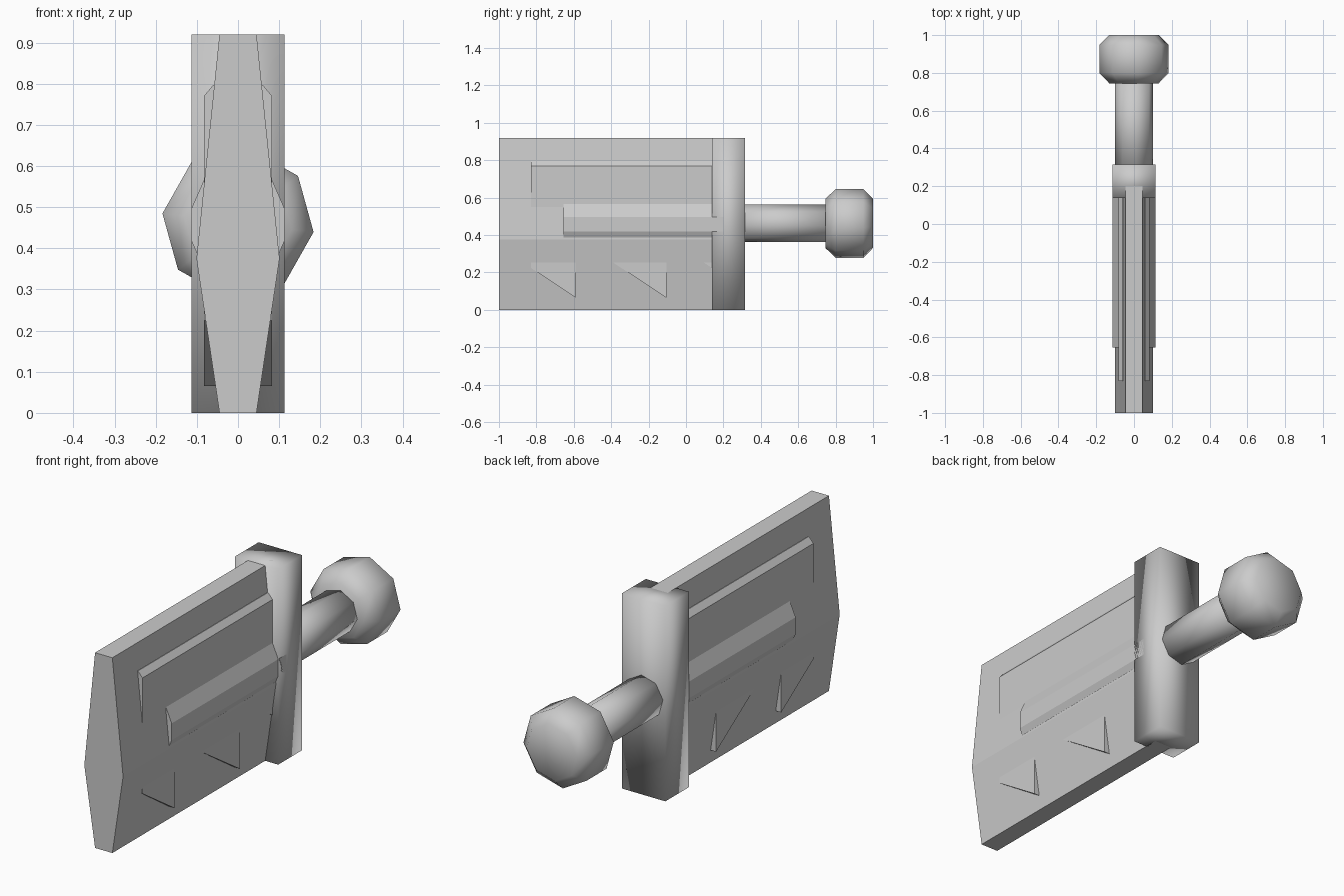
import bpy, bmesh
from math import sin, cos, pi, radians
from mathutils import Vector

if "Cube" in bpy.data.objects:
    bpy.data.objects.remove(bpy.data.objects["Cube"])

MID_Z = 0.462


def finish(name, bm, smooth=False):
    bmesh.ops.recalc_face_normals(bm, faces=bm.faces)
    mesh = bpy.data.meshes.new(name)
    bm.to_mesh(mesh)
    bm.free()
    for p in mesh.polygons:
        p.use_smooth = smooth
    obj = bpy.data.objects.new(name, mesh)
    bpy.context.collection.objects.link(obj)
    return obj


def prism(name, points, offset, smooth=False):
    bm = bmesh.new()
    face = bm.faces.new([bm.verts.new(p) for p in points])
    ext = bmesh.ops.extrude_face_region(bm, geom=[face])
    verts = [v for v in ext["geom"] if isinstance(v, bmesh.types.BMVert)]
    bmesh.ops.translate(bm, verts=verts, vec=Vector(offset))
    return finish(name, bm, smooth)


def along_y(name, half, y0, y1, smooth=False):
    """Mirror a half section of (x, z) points and extrude it along y."""
    section = half + [(-x, z) for x, z in reversed(half)]
    return prism(name, [(x, y0, z) for x, z in section], (0, y1 - y0, 0), smooth)


def lathe_y(name, profile, sides=8, turn=-7):
    """Faceted turning about the y axis from (y, radius) pairs."""
    bm = bmesh.new()
    rings = []
    for y, r in profile:
        angles = [radians(turn) + 2 * pi * i / sides for i in range(sides)]
        rings.append([bm.verts.new((r * cos(a), y, MID_Z + r * sin(a))) for a in angles])
    for a, b in zip(rings, rings[1:]):
        for i in range(sides):
            j = (i + 1) % sides
            bm.faces.new((a[i], a[j], b[j], b[i]))
    bm.faces.new(rings[0])
    bm.faces.new(rings[-1])
    return finish(name, bm, True)


# Broad blade with a bevelled section
along_y("blade", [(0.045, 0), (0.101, 0.375), (0.045, 0.92)], -1.0, 0.2)

# Raised central rib
along_y("blade_rib", [(0.08, 0.36), (0.1, 0.388), (0.113, 0.418),
                      (0.113, 0.497), (0.081, 0.57)], -0.655, 0.2)

# Inlaid plate whose lower teeth break through the blade
plate = [(-0.83, 0.77), (-0.83, 0.225), (-0.59, 0.065), (-0.59, 0.385),
         (-0.105, 0.065), (-0.105, 0.385), (0.2, 0.184), (0.2, 0.77)]
prism("toothed_plate", [(-0.083, y, z) for y, z in plate], (0.166, 0, 0))
along_y("plate_bevel", [(0.083, 0.77), (0.06, 0.797)], -0.83, 0.2)

# Crossguard
along_y("crossguard", [(0.113, 0), (0.113, 0.92)], 0.138, 0.315, True)

# Grip and pommel
lathe_y("grip", [(0.25, 0.101), (0.78, 0.101)])
lathe_y("pommel", [(0.745, 0.132), (0.8, 0.185), (0.948, 0.185), (1.0, 0.132)])
